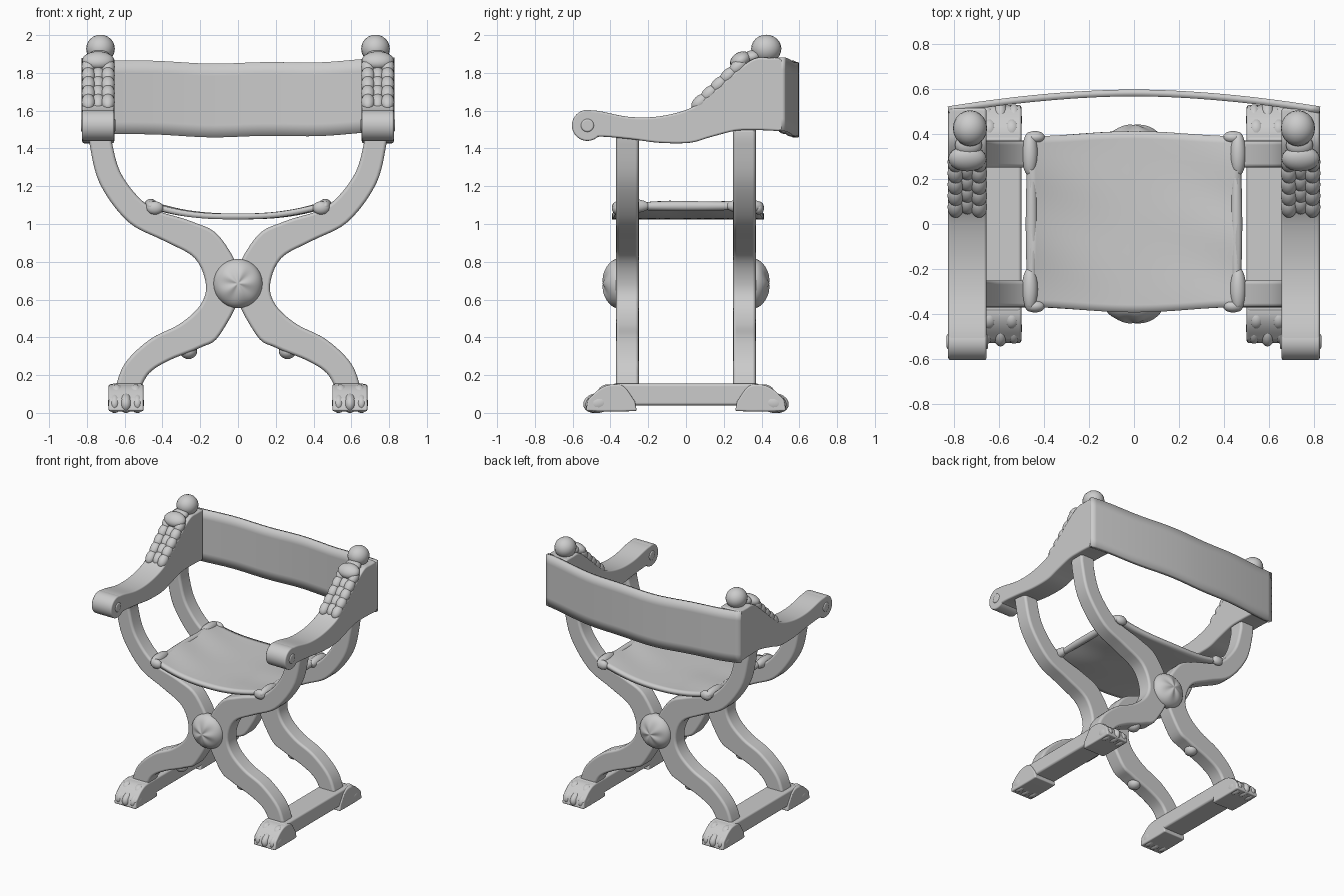
import bpy, bmesh, math
from mathutils import Matrix, Vector

cube = bpy.data.objects.get("Cube")
if cube:
    bpy.data.objects.remove(cube, do_unlink=True)

SHADE = (0.6, 0.6, 0.6, 1)
grey = bpy.data.materials.new("plain_grey")
grey.use_nodes = True
grey.diffuse_color = SHADE
grey.node_tree.nodes["Principled BSDF"].inputs["Base Color"].default_value = SHADE


def finish(name, bm, bevel=0, mirror=(True, False), smooth=40):
    """Turn a bmesh into a shaded object, mirrored across x and optionally y."""
    bmesh.ops.recalc_face_normals(bm, faces=bm.faces)
    mesh = bpy.data.meshes.new(name)
    bm.to_mesh(mesh)
    bm.free()
    mesh.materials.append(grey)
    obj = bpy.data.objects.new(name, mesh)
    bpy.context.collection.objects.link(obj)
    bpy.ops.object.select_all(action='DESELECT')
    obj.select_set(True)
    bpy.context.view_layer.objects.active = obj
    bpy.ops.object.shade_smooth_by_angle(angle=math.radians(smooth))
    if bevel:
        mod = obj.modifiers.new("rounded_edges", 'BEVEL')
        mod.width = bevel
        mod.segments = 3
        mod.limit_method = 'ANGLE'
        mod.angle_limit = math.radians(40)
        mod.harden_normals = True
    if any(mirror):
        mod = obj.modifiers.new("mirror", 'MIRROR')
        mod.use_axis = (mirror[0], mirror[1], False)
        mod.use_mirror_merge = False
    return obj


def spline(points, steps=5):
    """Smooth curve through the given points."""
    pts = [Vector(p) for p in points]
    pts = [2 * pts[0] - pts[1]] + pts + [2 * pts[-1] - pts[-2]]
    out = []
    for a, b, c, d in zip(pts, pts[1:], pts[2:], pts[3:]):
        for i in range(steps):
            t = i / steps
            out.append(b + (c - a) * t / 2 + (a * 2 - b * 5 + c * 4 - d) * t * t / 2
                       + (b * 3 - a - c * 3 + d) * t ** 3 / 2)
    return out + [pts[-2]]


def ribbon(name, edge_a, edge_b, place, lo, hi, bevel, mirror):
    """Solid between two matching edge curves, extruded from lo to hi."""
    bm = bmesh.new()
    rings = [[bm.verts.new(place(p, d)) for p, d in ((a, lo), (b, lo), (b, hi), (a, hi))]
             for a, b in zip(edge_a, edge_b)]
    for r, s in zip(rings, rings[1:]):
        for k in range(4):
            n = (k + 1) % 4
            bm.faces.new((r[k], r[n], s[n], s[k]))
    bm.faces.new(rings[0])
    bm.faces.new(rings[-1])
    return finish(name, bm, bevel, mirror)


def blobs(name, items, mirror):
    """Group of tilted ellipsoids: (centre, radii, tilt about x)."""
    bm = bmesh.new()
    for centre, radii, tilt in items:
        mat = (Matrix.Translation(centre) @ Matrix.Rotation(math.radians(tilt), 4, 'X')
               @ Matrix.Diagonal((*radii, 1)))
        bmesh.ops.create_uvsphere(bm, u_segments=20, v_segments=12, radius=1, matrix=mat)
    return finish(name, bm, mirror=mirror, smooth=60)


def front_plane(p, depth):
    return (p.x, depth, p.y)


def side_plane(p, depth):
    return (depth, p.x, p.y)


# Crossed S-curved legs
outer = [(.79, 1.52), (.785, 1.42), (.73, 1.21), (.58, 1.01), (.39, .91), (.23, .82),
         (.17, .68), (.2, .57), (.31, .47), (.465, .39), (.6, .26), (.66, .1)]
inner = [(.67, 1.52), (.665, 1.42), (.61, 1.25), (.465, 1.09), (.25, 1.015), (.095, .93),
         (-.02, .68), (.095, .415), (.2, .345), (.36, .28), (.47, .21), (.53, .1)]
ribbon("crossed_leg", spline(outer), spline(inner), front_plane, -.37, -.25, .022, (True, True))
blobs("leg_carved_cusp", [((.262, -.31, .325), (.045, .05, .04), 0)], (True, True))

# Arms: swept upper and lower edges, widening to the back block
arm_top = [(-.53, 1.603), (-.46, 1.598), (-.3, 1.567), (-.14, 1.57), (.02, 1.612),
           (.13, 1.69), (.26, 1.805), (.36, 1.875), (.44, 1.88), (.515, 1.88)]
arm_low = [(-.53, 1.44), (-.46, 1.462), (-.3, 1.45), (-.14, 1.43), (.02, 1.43),
           (.13, 1.46), (.26, 1.493), (.36, 1.497), (.44, 1.495), (.515, 1.49)]
ribbon("armrest", spline(arm_top), spline(arm_low), side_plane, .655, .825, .012, (True, False))

# Rolled scroll at the front of each arm, with a raised eye
for name, radius, half in (("arm_scroll", .082, .085), ("scroll_eye", .035, .092)):
    bm = bmesh.new()
    mat = Matrix.Translation((.74, -.522, 1.522)) @ Matrix.Rotation(math.pi / 2, 4, 'Y')
    bmesh.ops.create_cone(bm, cap_ends=True, segments=40, radius1=radius, radius2=radius,
                          depth=2 * half, matrix=mat)
    finish(name, bm, .01)

# Carved leaves climbing the arm slope, and ball finial
leaves = []
for row in range(5):
    y, z = .09 + row * .05, 1.645 + row * .047
    for col in (-1, 0, 1):
        leaves.append(((.74 + col * .052, y - abs(col) * .015, z), (.036, .055, .035), 42))
leaves += [((.74, .29, 1.865), (.085, .06, .045), 30), ((.735, .35, 1.885), (.06, .05, .035), 10)]
blobs("carved_leaves", leaves, (True, False))
blobs("ball_finial", [((.728, .425, 1.928), (.076, .08, .074), 0),
                      ((.728, .42, 1.875), (.05, .055, .03), 0)], (True, False))


def sheet(name, nx, ny, place, thickness):
    """Rectangular cloth or leather panel given by place(u, v), u and v from -1 to 1."""
    bm = bmesh.new()
    bmesh.ops.create_grid(bm, x_segments=nx, y_segments=ny, size=1)
    for v in bm.verts:
        v.co = place(v.co.x, v.co.y)
    obj = finish(name, bm, mirror=(False, False), smooth=60)
    mod = obj.modifiers.new("thickness", 'SOLIDIFY')
    mod.thickness = thickness
    mod.offset = 0
    return obj


# Bowed back panel, dipping slightly in the middle
def back_shape(u, v):
    sag = .028 * (1 - u * u) - .004 * math.sin(9 * u)
    return (.825 * u, .582 - .075 * abs(u) ** 1.8, 1.685 - sag + .195 * v)


sheet("back_panel", 40, 6, back_shape, .03)


# Sagging sling seat with faint creases
def seat_shape(u, v):
    half = .475 - .012 * (1 - v * v)
    crease = .004 * math.sin(7 * v + 3 * u) * abs(u)
    return (half * u, .01 + v * (.39 + .012 * math.cos(3 * u)),
            1.04 + .065 * abs(u) ** 2.5 + crease)


sheet("sling_seat", 36, 24, seat_shape, .03)
rolls = [((.455, 0, 1.095), (.026, .39, .026), 0)]
for side in (-1, 1):
    rolls += [((.462, .01 + side * .3, 1.095), (.036, .1, .038), 0),
              ((.44, .01 + side * .375, 1.085), (.045, .028, .035), 0)]
blobs("seat_rolled_edge", rolls, (True, False))

# Rosette boss over each crossing, with shallow petals
bm = bmesh.new()
bmesh.ops.create_uvsphere(bm, u_segments=60, v_segments=24, radius=1)
for v in bm.verts:
    ring = math.hypot(v.co.x, v.co.y)
    petal = 1 + .06 * math.cos(5 * math.atan2(v.co.y, v.co.x)) * math.sin(math.pi * ring)
    v.co = (.13 * v.co.x, -.36 - .08 * v.co.z * petal, .685 + .13 * v.co.y)
finish("rosette_boss", bm, mirror=(False, True), smooth=60)

# Floor rails joining front and back legs
rail_top = [Vector((-.39, .155)), Vector((.39, .155))]
rail_low = [Vector((-.39, .04)), Vector((.39, .04))]
ribbon("floor_rail", rail_top, rail_low, side_plane, .5, .675, .015, (True, False))

# Paw feet with toes
paw_top = [(-.27, .06), (-.33, .14), (-.4, .15), (-.46, .125), (-.52, .07)]
paw_low = [(-.26, .01), (-.33, .008), (-.4, .008), (-.46, .008), (-.53, .01)]
ribbon("paw_foot", spline(paw_top), spline(paw_low), side_plane, .5, .685, .02, (True, True))
toes = [((.593 + k * .06, -.475 + abs(k) * .012, .052), (.036, .07, .052), 12) for k in (-1, 0, 1)]
toes += [((.593 + k * .05, -.42, .105), (.04, .05, .045), 20) for k in (-1, 1)]
blobs("paw_toes", toes, (True, True))
